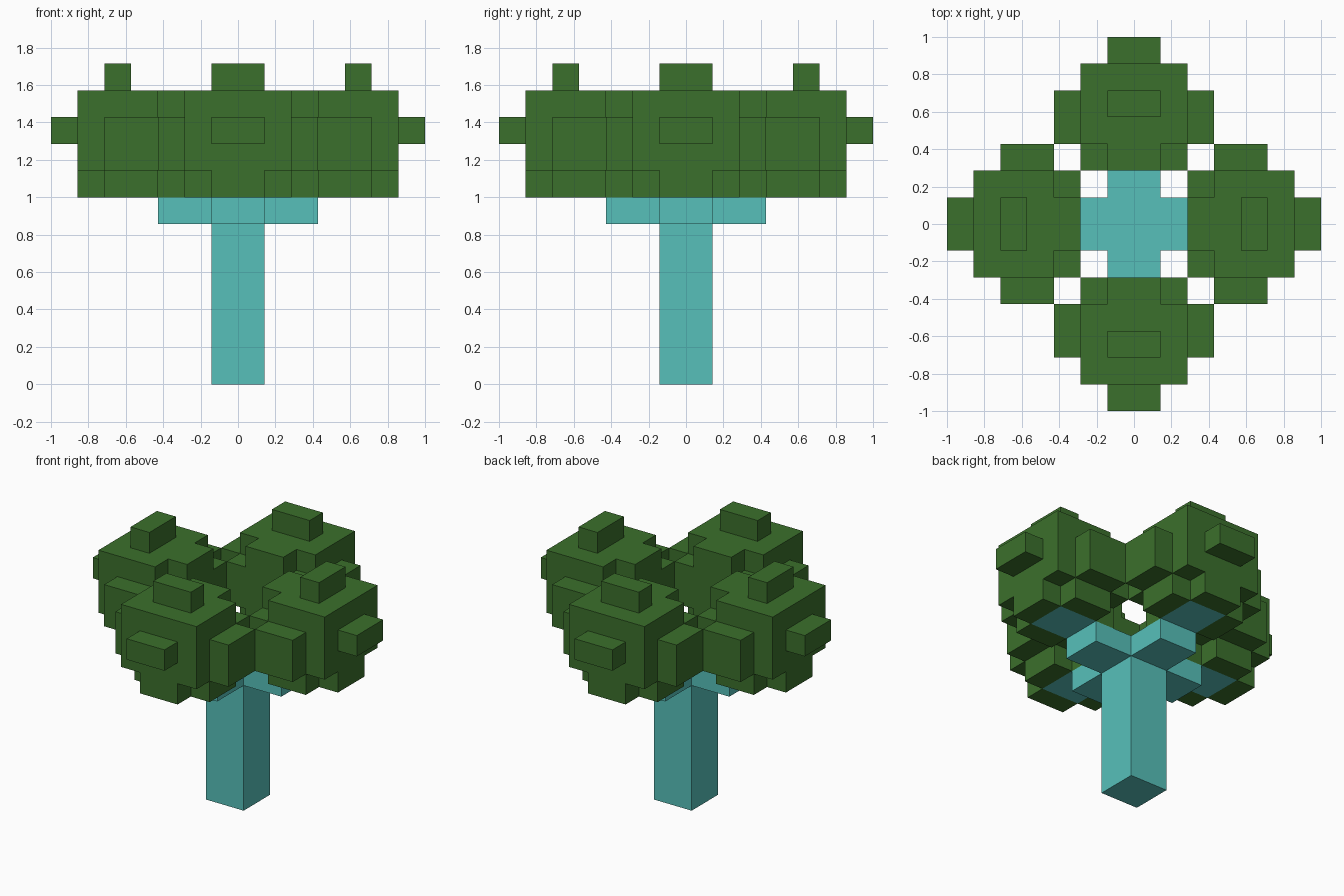
import bpy
import bmesh
from mathutils import Vector

U = 1 / 7  # edge length of one block

cube = bpy.data.objects.get("Cube")
if cube:
    bpy.data.objects.remove(cube, do_unlink=True)


def make_material(name, rgb):
    mat = bpy.data.materials.new(name)
    mat.use_nodes = True
    mat.diffuse_color = (*rgb, 1)
    mat.node_tree.nodes["Principled BSDF"].inputs["Base Color"].default_value = (*rgb, 1)
    return mat


leaf_green = make_material("leaf_green", (0.044, 0.162, 0.025))
bark_teal = make_material("bark_teal", (0.095, 0.527, 0.491))

cells = {}  # block position -> part name


def fill(part, xs, ys, zs, turns=0):
    """Fill a box of blocks, turned about z by quarter turns."""
    for x in range(*xs):
        for y in range(*ys):
            for z in range(*zs):
                a, b = x, y
                for _ in range(turns):
                    a, b = -b - 1, a
                cells[(a, b, z)] = part


# Trunk
fill("trunk", (-1, 1), (-1, 1), (0, 7))

# Four matching leaf clumps, each on its own branch
sides = ["front", "left", "back", "right"]
for turn, side in enumerate(sides):
    leaf, branch = side + "_leaf_clump", side + "_branch"
    # main body with lower inner corners
    fill(leaf, (-2, 2), (-6, -3), (8, 11), turn)
    fill(leaf, (-1, 1), (-3, -2), (8, 11), turn)
    fill(leaf, (-2, 2), (-3, -2), (8, 10), turn)
    # cross-shaped underside
    fill(leaf, (-1, 1), (-6, -2), (7, 8), turn)
    fill(leaf, (-2, 2), (-5, -3), (7, 8), turn)
    # side, outer and top bumps
    fill(leaf, (-3, 3), (-5, -3), (8, 10), turn)
    fill(leaf, (-1, 1), (-7, -6), (9, 10), turn)
    fill(leaf, (-1, 1), (-5, -4), (11, 12), turn)
    # branch arm and its tip set into the underside
    fill(branch, (-1, 1), (-3, -1), (6, 7), turn)
    fill(branch, (-1, 1), (-5, -3), (7, 8), turn)


def build(part, mat):
    """Make one mesh from the exposed block faces of a part."""
    bm = bmesh.new()
    for cell, owner in cells.items():
        if owner != part:
            continue
        centre = Vector(cell) + Vector((0.5, 0.5, 0.5))
        for axis in range(3):
            for sign in (-1, 1):
                n = Vector((0, 0, 0))
                n[axis] = sign
                if tuple(int(c + d) for c, d in zip(cell, n)) in cells:
                    continue
                u = Vector((0, 0, 0))
                u[(axis + 1) % 3] = 0.5
                v = n.cross(u)
                mid = centre + n / 2
                corners = (mid - u - v, mid + u - v, mid + u + v, mid - u + v)
                bm.faces.new([bm.verts.new(c * U) for c in corners])
    bmesh.ops.remove_doubles(bm, verts=bm.verts[:], dist=U / 100)
    bmesh.ops.dissolve_limit(bm, angle_limit=0.01, verts=bm.verts[:], edges=bm.edges[:])
    mesh = bpy.data.meshes.new(part)
    bm.to_mesh(mesh)
    bm.free()
    mesh.materials.append(mat)
    bpy.context.scene.collection.objects.link(bpy.data.objects.new(part, mesh))


build("trunk", bark_teal)
for side in sides:
    build(side + "_branch", bark_teal)
    build(side + "_leaf_clump", leaf_green)
